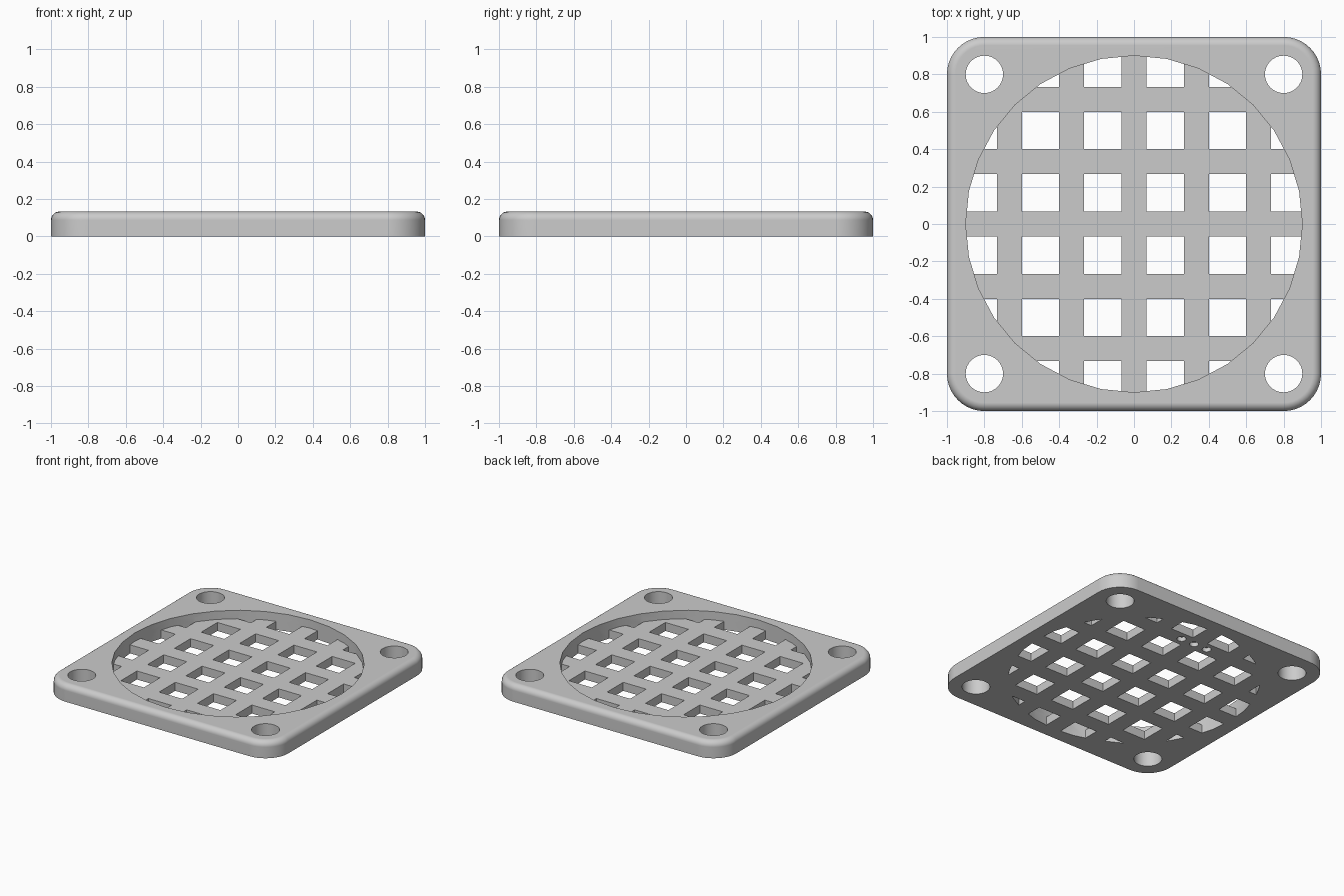
import bpy
import bmesh
from math import sin, cos, pi
from mathutils import Matrix

THICK = 0.133      # full plate height
FLOOR = 0.067      # top of the recessed grille
FILLET = 0.045     # rounding of the upper rim
CORNER = 0.2       # corner radius in plan
PITCH = 1 / 3      # spacing of the grille bars

old = bpy.data.objects.get("Cube")
if old:
    bpy.data.objects.remove(old, do_unlink=True)

grey = bpy.data.materials.new("light grey")
grey.use_nodes = True
colour = (0.6, 0.6, 0.6, 1)
grey.diffuse_color = colour
grey.node_tree.nodes["Principled BSDF"].inputs["Base Color"].default_value = colour


def to_object(bm, name):
    bmesh.ops.recalc_face_normals(bm, faces=bm.faces)
    mesh = bpy.data.meshes.new(name)
    bm.to_mesh(mesh)
    bm.free()
    mesh.materials.append(grey)
    obj = bpy.data.objects.new(name, mesh)
    bpy.context.scene.collection.objects.link(obj)
    return obj


def activate(obj):
    bpy.ops.object.select_all(action='DESELECT')
    obj.select_set(True)
    bpy.context.view_layer.objects.active = obj


def cylinders(name, centres, radius, low, high, sides=32):
    bm = bmesh.new()
    for x, y in centres:
        bmesh.ops.create_cone(
            bm, cap_ends=True, segments=sides, radius1=radius, radius2=radius,
            depth=high - low, matrix=Matrix.Translation((x, y, (low + high) / 2)))
    return to_object(bm, name)


def combine(target, cutter, operation):
    mod = target.modifiers.new("cut", 'BOOLEAN')
    mod.operation = operation
    mod.solver = 'EXACT'
    mod.object = cutter
    activate(target)
    bpy.ops.object.modifier_apply(modifier=mod.name)
    bpy.data.objects.remove(cutter, do_unlink=True)


def rounded_square(bm, inset, z, steps=10):
    centre, radius = 1 - CORNER, CORNER - inset
    ring = []
    for quarter, (sx, sy) in enumerate([(1, 1), (-1, 1), (-1, -1), (1, -1)]):
        for i in range(steps + 1):
            a = (quarter + i / steps) * pi / 2
            ring.append(bm.verts.new((sx * centre + radius * cos(a),
                                      sy * centre + radius * sin(a), z)))
    return ring


# Plate: stacked rounded squares, square below and filleted above
bm = bmesh.new()
rings = [rounded_square(bm, 0, 0)]
for i in range(7):
    a = i / 6 * pi / 2
    rings.append(rounded_square(bm, FILLET * (1 - cos(a)),
                                THICK - FILLET * (1 - sin(a))))
for lower, upper in zip(rings, rings[1:]):
    for i in range(len(lower)):
        j = (i + 1) % len(lower)
        bm.faces.new((lower[i], lower[j], upper[j], upper[i]))
bm.faces.new(rings[0][::-1])
bm.faces.new(rings[-1])
plate = to_object(bm, "grille_plate")

# Round recess above the grille
combine(plate, cylinders("recess_cutter", [(0, 0)], 0.9, FLOOR, 0.3), 'DIFFERENCE')

# Square openings, trimmed to the circle
bm = bmesh.new()
cells = [(k + 0.5) * PITCH for k in range(-3, 3)]
for x in cells:
    for y in cells:
        if abs(x) + abs(y) < 1.5:
            bmesh.ops.create_cube(
                bm, size=0.2,
                matrix=Matrix.Translation((x, y, 0)))
openings = to_object(bm, "opening_cutter")
combine(openings, cylinders("trim_disc", [(0, 0)], 0.9, -0.3, 0.3), 'INTERSECT')
combine(plate, openings, 'DIFFERENCE')

# Screw holes through the four corners
corners = [(x, y) for x in (-0.8, 0.8) for y in (-0.8, 0.8)]
combine(plate, cylinders("screw_cutter", corners, 0.1, -0.2, 0.3), 'DIFFERENCE')

# Three small blind holes under the rear bar
dimples = [(x, 2 * PITCH) for x in (-0.117, 0, 0.117)]
combine(plate, cylinders("dimple_cutter", dimples, 0.033, -0.1, 0.033, 16), 'DIFFERENCE')

# Smooth curves with crisp edges and flat large faces
activate(plate)
bpy.ops.object.shade_smooth_by_angle(angle=pi / 6)
weighted = plate.modifiers.new("flat_faces", 'WEIGHTED_NORMAL')
weighted.keep_sharp = True
